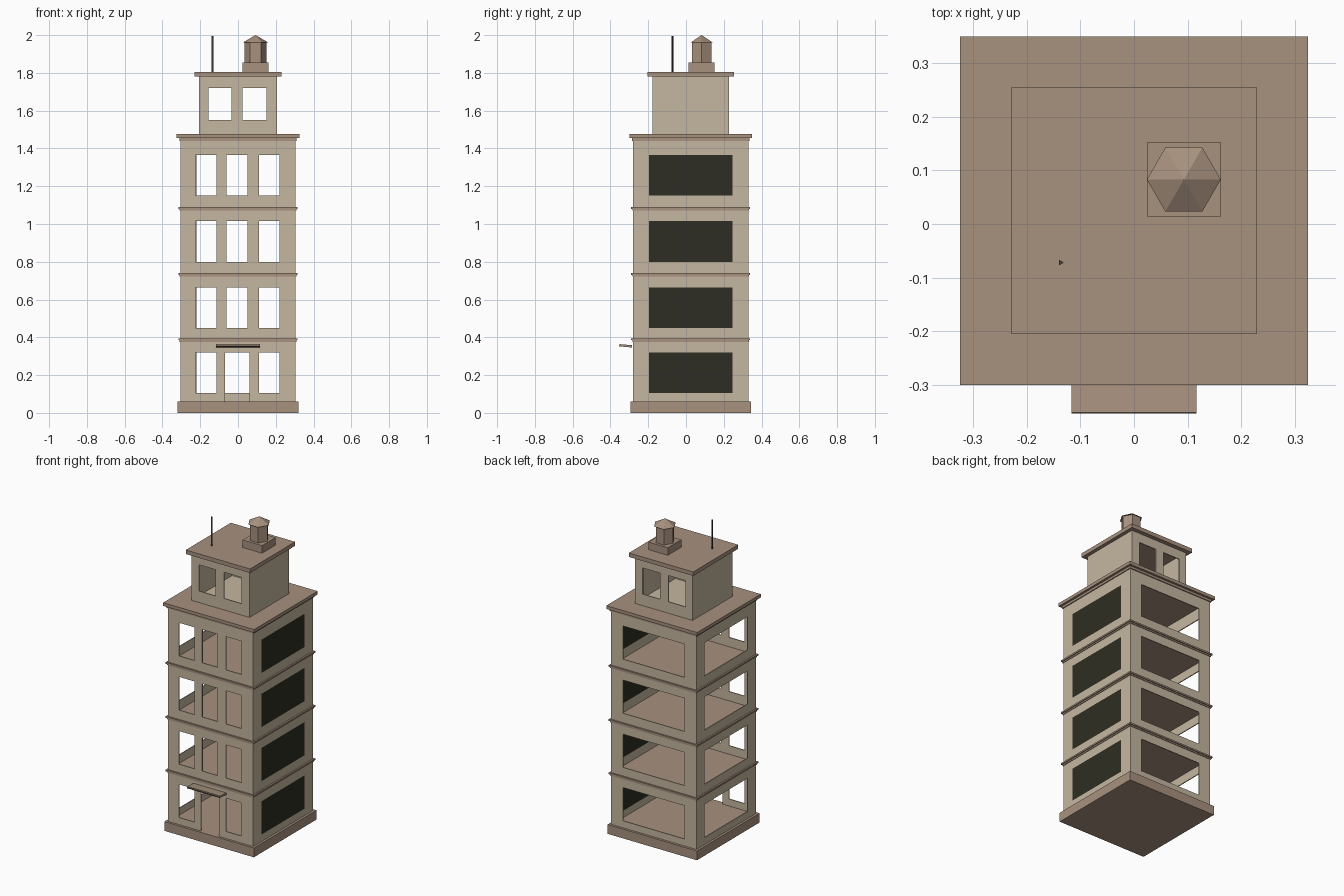
import bpy, bmesh
from mathutils import Matrix, Vector
from math import radians

cube = bpy.data.objects.get("Cube")
if cube:
    bpy.data.objects.remove(cube, do_unlink=True)


def material(name, rgb):
    m = bpy.data.materials.new(name)
    m.use_nodes = True
    m.diffuse_color = (*rgb, 1)
    node = next(n for n in m.node_tree.nodes if n.type == 'BSDF_PRINCIPLED')
    node.inputs["Base Color"].default_value = (*rgb, 1)
    return m


PLASTER = material("sand plaster", (0.56, 0.47, 0.35))
STONE = material("brown stone", (0.39, 0.285, 0.21))
GLASS = material("dark glass", (0.028, 0.027, 0.017))
METAL = material("dark metal", (0.07, 0.06, 0.05))
CY = 0.025          # depth centre of the tower
THICK = 0.006       # wall thickness


def finish(name, bm, mat):
    mesh = bpy.data.meshes.new(name)
    bmesh.ops.recalc_face_normals(bm, faces=bm.faces)
    bm.to_mesh(mesh)
    bm.free()
    mesh.materials.append(mat)
    ob = bpy.data.objects.new(name, mesh)
    bpy.context.scene.collection.objects.link(ob)
    return ob


def box(name, x0, x1, y0, y1, z0, z1, mat):
    bm = bmesh.new()
    size = Matrix.Diagonal((x1 - x0, y1 - y0, z1 - z0, 1))
    mid = Vector((x0 + x1, y0 + y1, z0 + z1)) / 2
    bmesh.ops.create_cube(bm, size=1, matrix=Matrix.Translation(mid) @ size)
    return finish(name, bm, mat)


def slab(name, half, z0, z1, mat=STONE, cy=CY):
    return box(name, -half, half, cy - half, cy + half, z0, z1, mat)


def prism(name, sides, r0, r1, x, y, z0, z1, turn, mat):
    bm = bmesh.new()
    place = Matrix.Translation((x, y, (z0 + z1) / 2)) @ Matrix.Rotation(radians(turn), 4, 'Z')
    bmesh.ops.create_cone(bm, cap_ends=True, segments=sides, radius1=r0, radius2=r1,
                          depth=z1 - z0, matrix=place)
    bmesh.ops.remove_doubles(bm, verts=bm.verts, dist=0.0001)
    return finish(name, bm, mat)


def wall(name, along, at, u0, u1, z0, z1, holes=()):
    """Thin wall along x or y with rectangular holes (u0, u1, z0, z1)."""
    us = sorted({u0, u1, *(u for h in holes for u in h[:2])})
    zs = sorted({z0, z1, *(z for h in holes for z in h[2:])})
    bm = bmesh.new()
    point = {(u, z): bm.verts.new((u, at, z) if along == 'x' else (at, u, z))
             for u in us for z in zs}
    for a, b in zip(us, us[1:]):
        for c, d in zip(zs, zs[1:]):
            um, zm = (a + b) / 2, (c + d) / 2
            if not any(h[0] < um < h[1] and h[2] < zm < h[3] for h in holes):
                bm.faces.new([point[k] for k in ((a, c), (b, c), (b, d), (a, d))])
    ob = finish(name, bm, PLASTER)
    mod = ob.modifiers.new("thickness", 'SOLIDIFY')
    mod.thickness, mod.offset = THICK, 0
    return ob


# Base plinth
slab("plinth", 0.32, 0, 0.06)

# Four storeys, each with front windows, wide openings and a glazed side
HALF = 0.305
PLANE = HALF - THICK / 2
BAY = 0.22
floors = [0.06, 0.395, 0.74, 1.09]
ceilings = [0.376, 0.721, 1.071, 1.44]
sills = [0.105, 0.45, 0.80, 1.15]
for n, (z0, z1, sill) in enumerate(zip(floors, ceilings, sills), 1):
    head = sill + 0.215
    front = [(-0.225, -0.115, sill, head), (0.11, 0.22, sill, head)]
    front.append((-0.07, 0.06, z0, head) if n == 1 else (-0.06, 0.05, sill, head))
    wide = [(-BAY, BAY, sill, head)]
    side = [(CY - BAY, CY + BAY, sill, head)]
    inner = PLANE - THICK / 2
    wall(f"front_wall_{n}", 'x', CY - PLANE, -HALF, HALF, z0, z1, front)
    wall(f"back_wall_{n}", 'x', CY + PLANE, -HALF, HALF, z0, z1, wide)
    for name, sign in (("left", 1), ("right", -1)):
        wall(f"{name}_wall_{n}", 'y', sign * PLANE, CY - inner, CY + inner, z0, z1, side)
    box(f"left_glazing_{n}", HALF - THICK, HALF, CY - BAY, CY + BAY, sill, head, GLASS)
    # Stepped floor slab above the storey
    if n < 4:
        slab(f"ledge_lower_{n}", 0.309, z1, z1 + 0.009)
        slab(f"ledge_upper_{n}", 0.315, z1 + 0.009, floors[n])

# Main roof
slab("cornice", 0.311, 1.44, 1.455)
slab("main_roof", 0.325, 1.455, 1.476)

# Entrance canopy, tipped up towards the front
canopy = box("entrance_canopy", -0.117, 0.117, -0.352, -0.285, 0.346, 0.358, STONE)
for v in canopy.data.vertices:
    if v.co.y < -0.3:
        v.co.z += 0.006
box("canopy_trim", -0.117, 0.117, -0.354, -0.352, 0.352, 0.358, METAL)

# Rooftop room
TOP = 0.207
P = TOP - THICK / 2
windows = [(-0.155, -0.035, 1.55, 1.72), (0.025, 0.15, 1.55, 1.72)]
for name, sign in (("front", -1), ("back", 1)):
    wall(f"room_{name}_wall", 'x', CY + sign * (P - 0.004), -TOP, TOP, 1.476, 1.78, windows)
for name, sign in (("left", 1), ("right", -1)):
    wall(f"room_{name}_wall", 'y', sign * P, CY - P + 0.007, CY + P - 0.007, 1.476, 1.78)
slab("room_floor", TOP - 0.011, 1.476, 1.487, PLASTER)
slab("room_roof", 0.23, 1.78, 1.806)

# Rooftop turret and mast
TX, TY = 0.093, 0.083
box("turret_base", TX - 0.069, TX + 0.069, TY - 0.069, TY + 0.069, 1.806, 1.855, STONE)
prism("turret_drum", 6, 0.059, 0.059, TX, TY, 1.855, 1.96, 30, STONE)
prism("turret_cap", 6, 0.069, 0, TX, TY, 1.96, 2.0, 30, STONE)
prism("mast", 3, 0.006, 0.006, -0.137, -0.072, 1.806, 1.995, 30, METAL)
